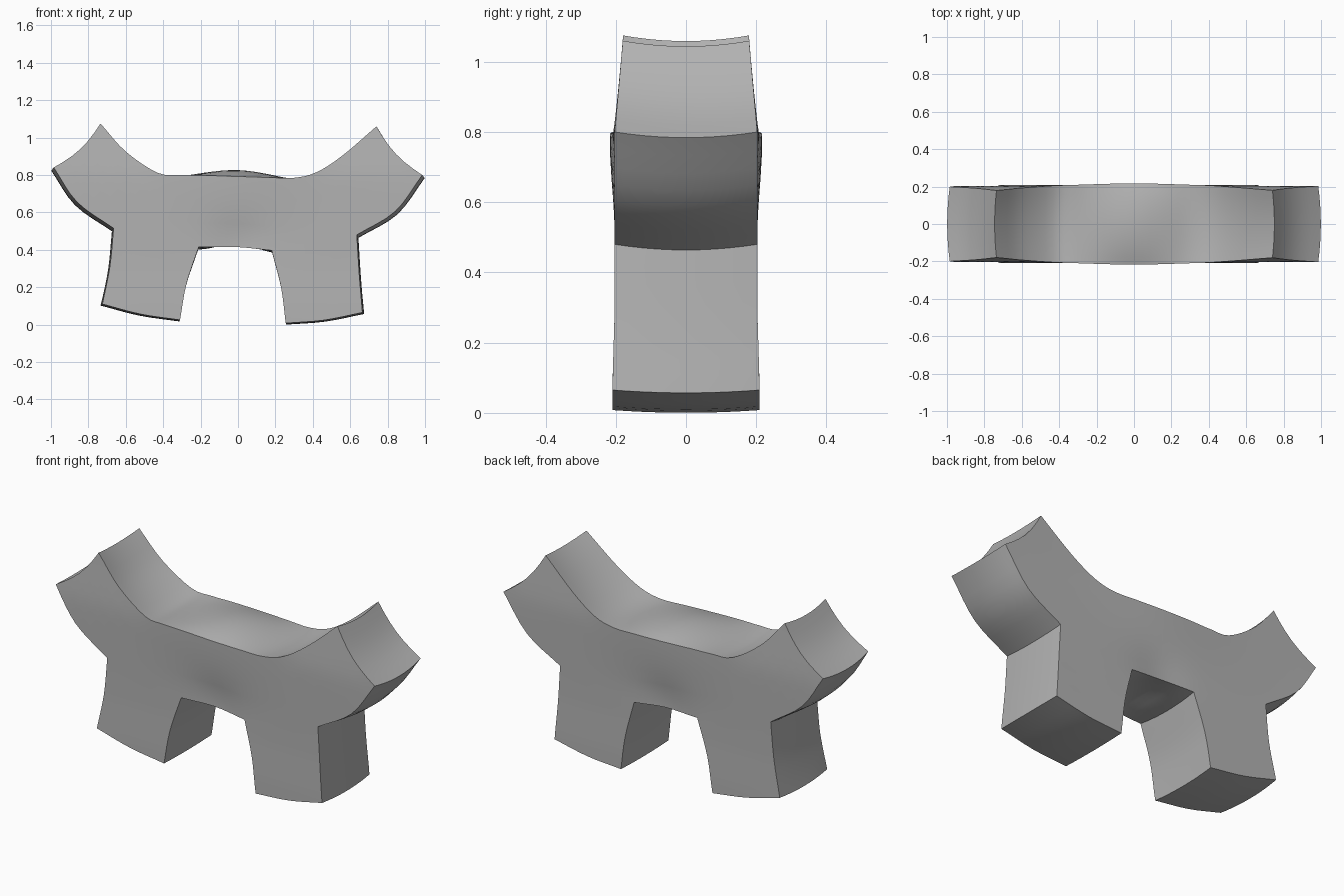
import bpy, bmesh
from math import sin, pi, exp
from mathutils import Vector

cube = bpy.data.objects.get("Cube")
if cube:
    bpy.data.objects.remove(cube)

SEG, ROWS, LAYERS = 4, 6, 10


def spline(pts, n=SEG):
    """Smooth curve through the points, n steps per span."""
    p = [Vector(q) for q in pts]
    p = [2 * p[0] - p[1]] + p + [2 * p[-1] - p[-2]]
    out = []
    for a, b, c, d in zip(p, p[1:], p[2:], p[3:]):
        for i in range(n):
            t = i / n
            out.append(b + (c - a) * t / 2 + (2 * a - 5 * b + 4 * c - d) * t * t / 2
                       + (3 * b - a - 3 * c + d) * t ** 3 / 2)
    return out + [p[-2]]


def clamp(v):
    return max(0.0, min(1.0, v))


def half_width(x, z):
    w = 0.203 + 0.014 * exp(-(x / 0.35) ** 2) * clamp((z - 0.5) / 0.25)
    w -= 0.015 * exp(-(x / 0.15) ** 2 - ((z - 0.45) / 0.1) ** 2)
    return w - 0.024 * clamp((z - 0.8) / 0.27) + 0.006 * clamp((0.3 - z) / 0.2)


def swell(x, z, t):
    """Place a profile point at depth t, with the soft bow of every side."""
    k = 1 - t * t
    dome = 0.05 * exp(-(x / 0.25) ** 2) * clamp((z - 0.45) / 0.3)
    arch = 0.04 * exp(-(x / 0.12) ** 2) * (z < 0.45)
    drop = 0.016 if z > 0.12 else 0.008
    return Vector((x * (1 + 0.014 * k), half_width(x, z) * t, z + k * (dome + arch - drop)))


# Upper saddle curve and the five stretches of the underside
top = spline([(-.735, 1.075), (-.60, .925), (-.43, .812), (-.31, .80), (-.18, .798), (0, .792),
              (.16, .787), (.30, .785), (.42, .815), (.56, .905), (.74, 1.06)])
under = [[(-.985, .84), (-.86, .655), (-.665, .515)],
         [(-.665, .515), (-.44, .465), (-.21, .415)],
         [(-.21, .415), (-.01, .415), (.18, .397)],
         [(.18, .397), (.41, .44), (.635, .48)],
         [(.635, .48), (.84, .605), (.985, .80)]]
# Leg sides running down, and the foot edge between them
legs = [(1, [(-.665, .515), (-.685, .31), (-.725, .11)], [(-.21, .415), (-.275, .22), (-.31, .025)],
         [(-.725, .11), (-.52, .056), (-.31, .025)]),
        (3, [(.18, .397), (.23, .2), (.255, .008)], [(.635, .48), (.648, .27), (.665, .065)],
         [(.255, .008), (.46, .024), (.665, .065)])]

flat = bmesh.new()


def patch(columns):
    verts = [[flat.verts.new((p.x, 0, p.y)) for p in col] for col in columns]
    for a, b in zip(verts, verts[1:]):
        for i in range(len(a) - 1):
            flat.faces.new((a[i], a[i + 1], b[i + 1], b[i]))


# Body outline, with slightly hollow wing ends
for s, pts in enumerate(under):
    cols = []
    for i, low in enumerate(spline(pts)):
        g = s * 2 * SEG + i
        high = top[g]
        end = clamp(1 - min(g, len(top) - 1 - g) / 6)
        side = -1 if s < 2 else 1
        col = []
        for r in range(ROWS + 1):
            v = r / ROWS
            col.append(high.lerp(low, v) - Vector((side, 1)) * 0.018 * end * sin(pi * v))
        cols.append(col)
    patch(cols)

# Leg outlines
for s, left, right, foot in legs:
    head, foot = spline(under[s]), spline(foot)
    left, right = spline(left), spline(right)
    n, m = len(head) - 1, len(left) - 1
    cols = []
    for i in range(n + 1):
        u = i / n
        col = []
        for j in range(m + 1):
            v = j / m
            across = left[j].lerp(right[j], u)
            down = head[i].lerp(foot[i], v)
            base = head[0].lerp(head[n], u).lerp(foot[0].lerp(foot[n], u), v)
            col.append(across + down - base)
        cols.append(col)
    patch(cols)
bmesh.ops.remove_doubles(flat, verts=flat.verts, dist=0.0005)
flat.verts.index_update()

# Solid: front and back caps joined by bowed side walls
bm = bmesh.new()
rings = []
for j in range(LAYERS + 1):
    t = -1 + 2 * j / LAYERS
    keep = j in (0, LAYERS)
    rings.append({v.index: bm.verts.new(swell(v.co.x, v.co.z, t))
                  for v in flat.verts if keep or v.is_boundary})
for ring in (rings[0], rings[-1]):
    for f in flat.faces:
        bm.faces.new([ring[v.index] for v in f.verts])
for e in flat.edges:
    if e.is_boundary:
        a, b = (v.index for v in e.verts)
        for r, q in zip(rings, rings[1:]):
            bm.faces.new((r[a], r[b], q[b], q[a]))
flat.free()
bmesh.ops.recalc_face_normals(bm, faces=bm.faces)

mesh = bpy.data.meshes.new("curved_rest")
bm.to_mesh(mesh)
bm.free()
rest = bpy.data.objects.new("curved_rest", mesh)
bpy.context.collection.objects.link(rest)

# Plain grey finish
grey = bpy.data.materials.new("plain_grey")
grey.use_nodes = True
colour = (0.45, 0.45, 0.45, 1)
grey.diffuse_color = colour
grey.node_tree.nodes["Principled BSDF"].inputs["Base Color"].default_value = colour
mesh.materials.append(grey)

bpy.ops.object.select_all(action="DESELECT")
rest.select_set(True)
bpy.context.view_layer.objects.active = rest
bpy.ops.object.shade_smooth_by_angle(angle=0.6)
